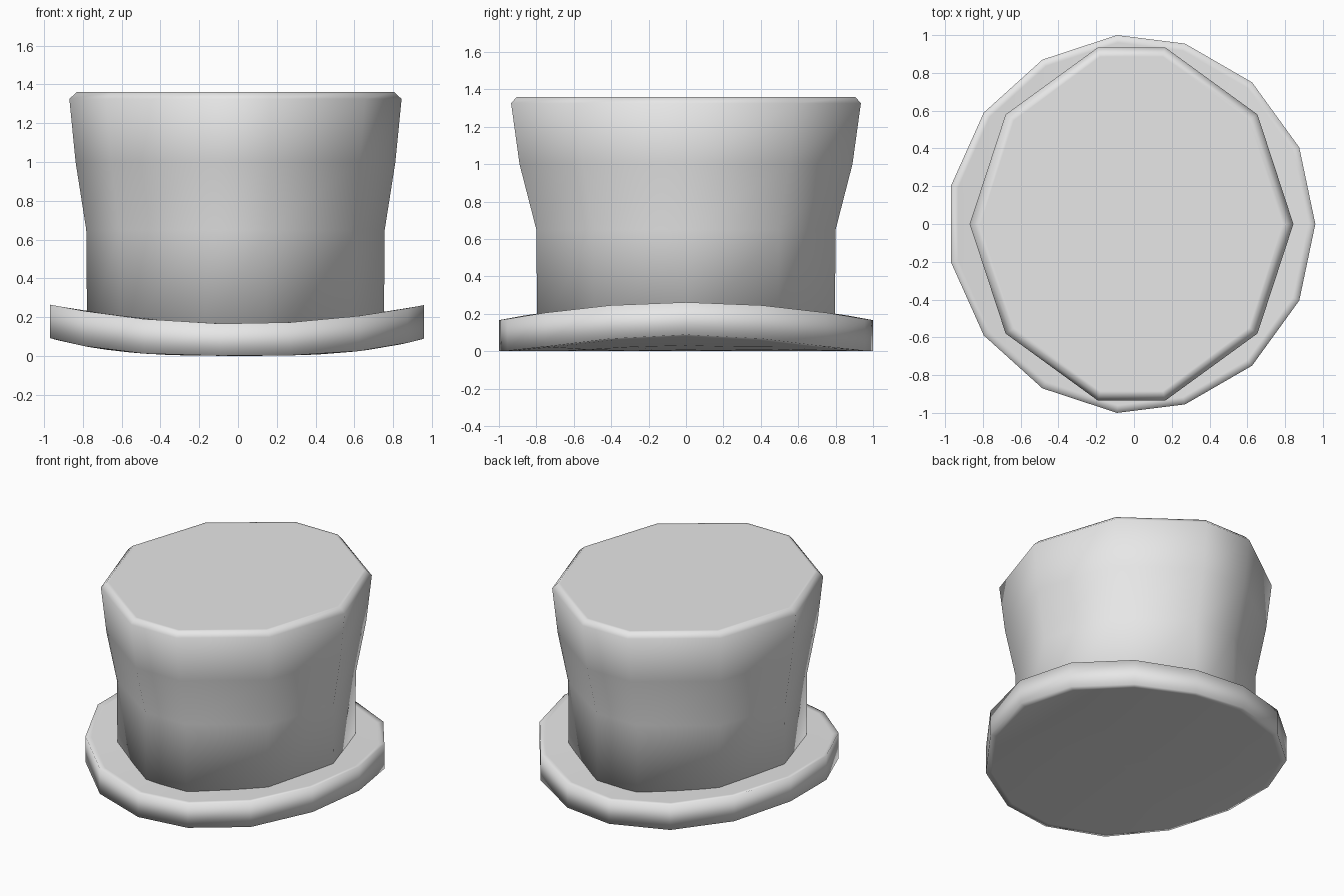
import bpy
import bmesh

cube = bpy.data.objects.get("Cube")
if cube:
    bpy.data.objects.remove(cube, do_unlink=True)

# Plain grey felt
felt = bpy.data.materials.new("grey_felt")
felt.use_nodes = True
grey = (0.8, 0.8, 0.8, 1)
felt.diffuse_color = grey
felt.node_tree.nodes["Principled BSDF"].inputs["Base Color"].default_value = grey


def loft(name, rings):
    """Join equal-length closed rings into a capped, smooth solid."""
    bm = bmesh.new()
    loops = [[bm.verts.new(p) for p in ring] for ring in rings]
    for low, high in zip(loops, loops[1:]):
        for i in range(len(low)):
            j = (i + 1) % len(low)
            bm.faces.new((low[i], low[j], high[j], high[i]))
    bm.faces.new(loops[0][::-1])
    bm.faces.new(loops[-1])
    bmesh.ops.recalc_face_normals(bm, faces=bm.faces[:])
    for face in bm.faces:
        face.smooth = True
    mesh = bpy.data.meshes.new(name)
    bm.to_mesh(mesh)
    bm.free()
    mesh.materials.append(felt)
    obj = bpy.data.objects.new(name, mesh)
    bpy.context.collection.objects.link(obj)
    return obj


# Crown: ten-sided outline flaring towards a bevelled top
quarter = [(1, 0), (0.778, 0.62), (0.208, 1)]
half = quarter + [(-x, y) for x, y in reversed(quarter)]
outline = half + [(x, -y) for x, y in reversed(half[1:-1])]
crown_levels = [  # height, half width, half depth
    (0.07, 0.765, 0.795),
    (0.65, 0.77, 0.80),
    (1.00, 0.825, 0.89),
    (1.325, 0.857, 0.935),
    (1.36, 0.82, 0.905),
    (1.36, 0.80, 0.885),
]
loft("crown", [[(x * w - 0.013, y * d, z) for x, y in outline]
               for z, w, d in crown_levels])

# Brim: fifteen-sided slab with both sides curling up
brim_half = [(0.96, 0), (0.875, 0.405), (0.625, 0.75), (0.27, 0.955),
             (-0.09, 1), (-0.485, 0.87), (-0.795, 0.59), (-0.97, 0.2)]
brim_outline = brim_half + [(x, -y) for x, y in reversed(brim_half[1:])]


def underside(x):
    return 0.1 * abs(x) ** 3


def upperside(x):
    return 0.165 + 0.105 * x * x


def brim_ring(scale, height):
    return [(x * scale, y * scale, height(x * scale)) for x, y in brim_outline]


scales = [0.1, 0.4, 0.7, 0.96, 1]
loft("brim", [brim_ring(s, underside) for s in scales]
     + [brim_ring(s, upperside) for s in reversed(scales)])
